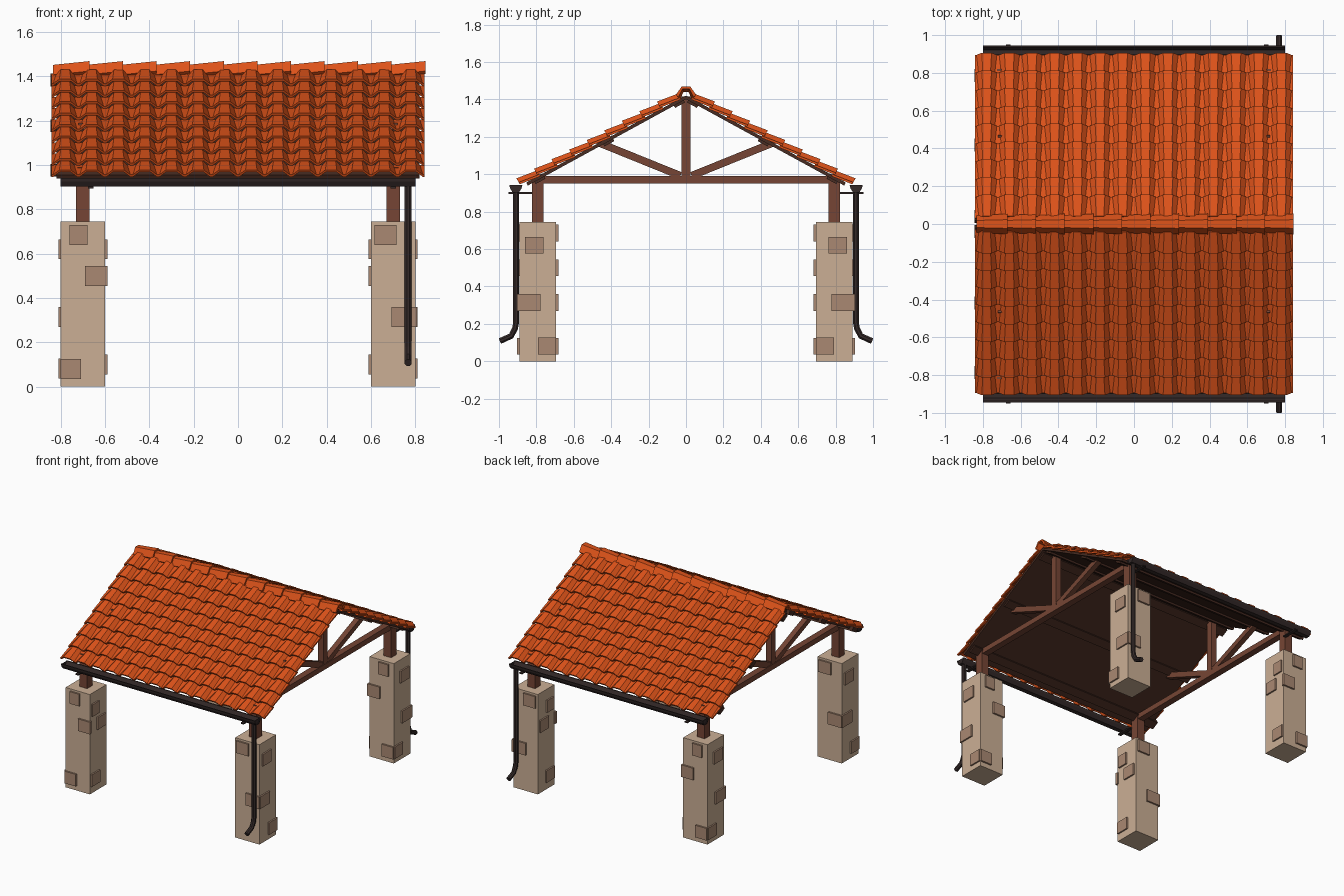
import bpy, bmesh
from math import sin, cos, atan2, pi
from mathutils import Vector, Matrix

if "Cube" in bpy.data.objects:
    bpy.data.objects.remove(bpy.data.objects["Cube"])

def material(name, rgb):
    m = bpy.data.materials.new(name)
    m.diffuse_color = (*rgb, 1)
    m.use_nodes = True
    m.node_tree.nodes["Principled BSDF"].inputs["Base Color"].default_value = m.diffuse_color
    return m

STONE = material("stone", (0.60, 0.43, 0.30))
PATCH = material("stone_patch", (0.40, 0.25, 0.17))
WOOD = material("timber", (0.18, 0.06, 0.035))
DECK = material("dark_boards", (0.065, 0.025, 0.016))
TILE = material("clay_tile", (0.72, 0.085, 0.01))
METAL = material("dark_metal", (0.035, 0.023, 0.022))

def finish(bm, name, mat):
    bmesh.ops.recalc_face_normals(bm, faces=bm.faces)
    me = bpy.data.meshes.new(name)
    bm.to_mesh(me)
    bm.free()
    me.materials.append(mat)
    ob = bpy.data.objects.new(name, me)
    bpy.context.collection.objects.link(ob)
    return ob

def add_box(bm, lo, hi, mtx=None):
    lo, hi = Vector(lo), Vector(hi)
    m = Matrix.Translation((lo + hi) / 2) @ Matrix.Diagonal((*(hi - lo), 1))
    bmesh.ops.create_cube(bm, size=1, matrix=(mtx or Matrix()) @ m)

def box(name, lo, hi, mat, mtx=None):
    bm = bmesh.new()
    add_box(bm, lo, hi, mtx)
    return finish(bm, name, mat)

def loft(bm, rings, cap=True):
    """Skin closed rings of points."""
    vs = [[bm.verts.new(p) for p in r] for r in rings]
    n = len(vs[0])
    for a, b in zip(vs, vs[1:]):
        for i in range(n):
            bm.faces.new((a[i], a[(i + 1) % n], b[(i + 1) % n], b[i]))
    if cap:
        bm.faces.new(vs[0])
        bm.faces.new(vs[-1])

# stone pillars with raised stones: (face turn, sideways offset, height, half width)
STONES = [(0, -0.035, 0.685, 0.05), (0, 0.05, 0.315, 0.057),
          (1, -0.02, 0.62, 0.05), (1, -0.045, 0.315, 0.058), (1, 0.05, 0.082, 0.048),
          (2, 0.06, 0.50, 0.05), (2, -0.055, 0.08, 0.047), (2, -0.02, 0.685, 0.04),
          (3, 0.03, 0.50, 0.05), (3, -0.04, 0.10, 0.05), (3, -0.04, 0.62, 0.04)]
for sx in (-1, 1):
    for sy in (-1, 1):
        tag = ("left", "right")[sx > 0] + ("_front", "_back")[sy > 0]
        base = Matrix.Translation((sx * 0.7, sy * 0.792, 0))
        box("pillar_" + tag, (-0.1, -0.098, 0), (0.1, 0.098, 0.745), STONE, base)
        # right pillars mirror front to back, left ones are turned round
        orient = Matrix.Rotation(pi if sx < 0 else 0, 4, 'Z')
        if sy > 0:
            orient = Matrix.Diagonal((1, -1, 1, 1)) @ Matrix.Rotation(pi if sx < 0 else 0, 4, 'Z')
        bm = bmesh.new()
        for turn, u, z, w in STONES:
            add_box(bm, (u - w, -0.111, z - 0.045), (u + w, -0.09, z + 0.045),
                    base @ orient @ Matrix.Rotation(turn * pi / 2, 4, 'Z'))
        finish(bm, "pillar_stones_" + tag, PATCH)
        box("post_" + tag, (-0.031, -0.031, 0.74), (0.031, 0.031, 0.985), WOOD, base)

# roof frame: x along the ridge, s down the slope, n away from the roof
APEX, ANG = 1.415, atan2(0.475, 0.87)
def slope(side):
    return Matrix(((1, 0, 0, 0),
                   (0, side * cos(ANG), side * sin(ANG), 0),
                   (0, -sin(ANG), cos(ANG), APEX),
                   (0, 0, 0, 1)))

# trusses
for sx, tag in ((-0.7, "left"), (0.7, "right")):
    box("tie_beam_" + tag, (sx - 0.025, -0.82, 0.95), (sx + 0.025, 0.82, 0.99), WOOD)
    box("king_post_" + tag, (sx - 0.023, -0.023, 0.97), (sx + 0.023, 0.023, 1.415), WOOD)
    for side, t in ((-1, "front"), (1, "back")):
        a, b = Vector((sx, side * 0.03, 0.992)), Vector((sx, side * 0.475, 1.172))
        m = Matrix.Translation((a + b) / 2) @ (b - a).to_track_quat('Y', 'Z').to_matrix().to_4x4()
        box(f"strut_{tag}_{t}", (-0.02, -0.24, -0.02), (0.02, 0.24, 0.02), WOOD, m)

# tiled roof slopes
COLS, ROWS, PITCH = 14, 9, 0.107
for side, tag in ((-1, "front"), (1, "back")):
    M = slope(side)
    box("roof_deck_" + tag, (-0.82, 0, -0.012), (0.82, 0.97, 0.006), DECK, M)
    for i, s in enumerate((0.05, 0.48, 0.90)):
        box(f"purlin_{tag}_{i}", (-0.845, s - 0.03, -0.025), (0.8, s + 0.03, 0.008), DECK, M)
    bm = bmesh.new()
    for r in range(ROWS):
        s0, s1 = 0.03 + r * PITCH, 0.03 + (r + 1) * PITCH + 0.012
        for c in range(COLS):
            xc = -0.78 + c * 0.12
            rings = []
            for s, lift, k in ((s0, 0.001, 0.82), (s1, 0.017, 1.08)):
                top = [(-0.062, 0.010), (-0.05 * k, 0.010), (-0.024 * k, 0.034),
                       (0.024 * k, 0.034), (0.05 * k, 0.010), (0.062, 0.010)]
                low = [(x, n - 0.012) for x, n in reversed(top)]
                rings.append([M @ Vector((xc + x, s, n + lift)) for x, n in top + low])
            loft(bm, rings)
    finish(bm, "roof_tiles_" + tag, TILE)

# ridge caps, each flaring over the next
bm = bmesh.new()
for i in range(11):
    x0 = -0.835 + i * 0.1515
    rings = []
    for x, k, z in ((x0, 0.85, 1.452), (x0 + 0.165, 1.05, 1.469)):
        prof = [(-0.052, -0.045), (-0.022, 0), (0.022, 0), (0.052, -0.045)]
        inner = [(y * 0.75, h - 0.012) for y, h in reversed(prof)]
        rings.append([(x, y * k, z + h) for y, h in prof + inner])
    loft(bm, rings)
finish(bm, "ridge_caps", TILE)

# gutters, brackets and downspouts
for side, tag in ((-1, "front"), (1, "back")):
    prof = [(0.875, 0.942), (0.879, 0.925), (0.893, 0.903), (0.927, 0.903), (0.941, 0.925),
            (0.945, 0.942), (0.937, 0.942), (0.922, 0.911), (0.898, 0.911), (0.883, 0.942)]
    bm = bmesh.new()
    loft(bm, [[(x, side * y, z) for y, z in prof] for x in (-0.8, 0.8)])
    for x in (-0.797, 0.797):
        bm.faces.new([bm.verts.new((x, side * y, z)) for y, z in prof[:6]])
    finish(bm, "gutter_" + tag, METAL)
    for x, t in ((-0.665, "left"), (0.7, "right")):
        box(f"gutter_bracket_{tag}_{t}", (x - 0.012, min(side * 0.82, side * 0.95), 0.895),
            (x + 0.012, max(side * 0.82, side * 0.95), 0.904), METAL)
    path = [(0.908, 0.905), (0.908, 0.21), (0.914, 0.175), (0.935, 0.135), (0.995, 0.108)]
    rings = []
    for i, (y, z) in enumerate(path):
        a, b = Vector(path[max(i - 1, 0)]), Vector(path[min(i + 1, len(path) - 1)])
        d = (b - a).normalized()
        rings.append([(0.768 + 0.017 * cos(t), side * (y + 0.017 * sin(t) * -d.y), z + 0.017 * sin(t) * d.x)
                      for t in [pi / 8 + j * pi / 4 for j in range(8)]])
    bm = bmesh.new()
    loft(bm, rings)
    finish(bm, "downspout_" + tag, METAL)
